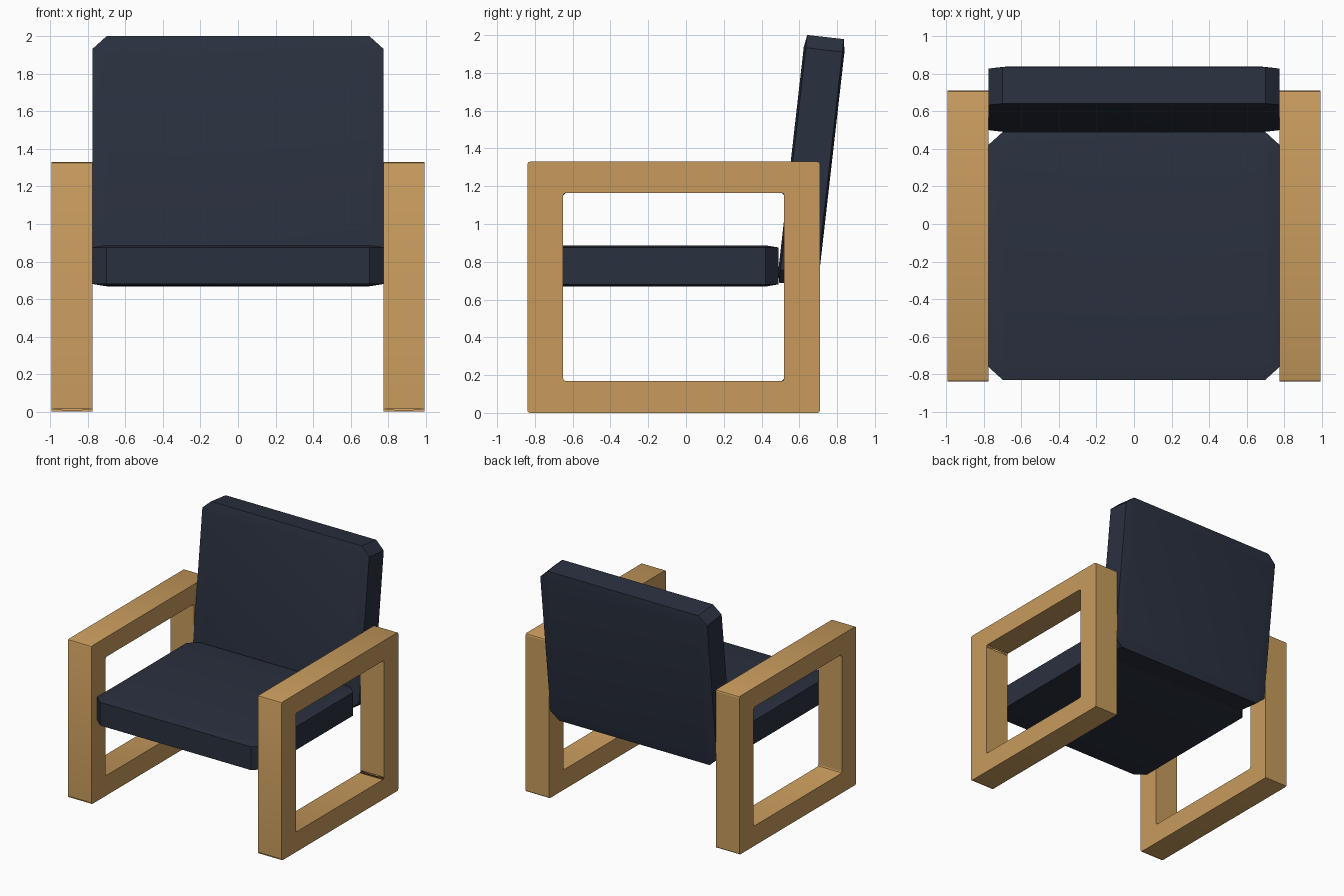
import bpy, bmesh, math

if "Cube" in bpy.data.objects:
    bpy.data.objects.remove(bpy.data.objects["Cube"])


def make_material(name, color):
    m = bpy.data.materials.new(name)
    m.diffuse_color = color
    m.use_nodes = True
    m.node_tree.nodes["Principled BSDF"].inputs["Base Color"].default_value = m.diffuse_color
    return m


wood = make_material("wood", (0.58, 0.33, 0.11, 1))
fabric = make_material("fabric", (0.023, 0.03, 0.05, 1))


def finish(bm, name, mat):
    bmesh.ops.recalc_face_normals(bm, faces=bm.faces)
    me = bpy.data.meshes.new(name)
    bm.to_mesh(me)
    bm.free()
    ob = bpy.data.objects.new(name, me)
    bpy.context.collection.objects.link(ob)
    me.materials.append(mat)
    bpy.ops.object.select_all(action='DESELECT')
    ob.select_set(True)
    bpy.context.view_layer.objects.active = ob
    bpy.ops.object.shade_smooth_by_angle(angle=math.radians(30))
    return ob


def side_frame(name, x0, x1):
    # Rectangular ring in the yz plane, with corners eased across its width
    bm = bmesh.new()

    def loop(x, y0, y1, z0, z1):
        return [bm.verts.new((x, y, z)) for y, z in
                ((y0, z0), (y1, z0), (y1, z1), (y0, z1))]

    outer = [loop(x, -0.84, 0.71, 0, 1.33) for x in (x0, x1)]
    inner = [loop(x, -0.65, 0.52, 0.168, 1.165) for x in (x0, x1)]
    for a, b in ((outer[0], outer[1]), (inner[0], inner[1]),
                 (outer[0], inner[0]), (outer[1], inner[1])):
        for i in range(4):
            j = (i + 1) % 4
            bm.faces.new((a[i], a[j], b[j], b[i]))
    corners = [bm.edges.get((p[0][i], p[1][i]))
               for p in (outer, inner) for i in range(4)]
    bmesh.ops.bevel(bm, geom=corners, offset=0.014, segments=2,
                    profile=0.5, affect='EDGES')
    return finish(bm, name, wood)


def cushion(name, location, tilt):
    # Slab with cut corners and slightly raised faces
    bm = bmesh.new()
    w, d, h, cx, cy = 0.775, 0.66, 0.0975, 0.075, 0.068
    outline = [(w, d - cy), (w - cx, d), (cx - w, d), (-w, d - cy),
               (-w, cy - d), (cx - w, -d), (w - cx, -d), (w, cy - d)]
    bottom, top = [[bm.verts.new((x, y, z)) for x, y in outline]
                   for z in (-h, h)]
    caps = [bm.faces.new(bottom), bm.faces.new(top)]
    for i in range(8):
        j = (i + 1) % 8
        bm.faces.new((bottom[i], bottom[j], top[j], top[i]))
    bmesh.ops.recalc_face_normals(bm, faces=bm.faces)
    for cap in caps:
        bmesh.ops.inset_region(bm, faces=[cap], thickness=0.07, depth=0.0)
        for v in cap.verts:
            v.co.z += math.copysign(0.011, v.co.z)
    ob = finish(bm, name, fabric)
    ob.location = location
    ob.rotation_euler.x = math.radians(tilt)
    return ob


# Wooden arm frames
side_frame("right_arm_frame", 0.775, 0.993)
side_frame("left_arm_frame", -0.993, -0.775)

# Cushions
cushion("seat_cushion", (0, -0.17, 0.778), 0)
cushion("back_cushion", (0, 0.664, 1.334), 90 - 6.5)
